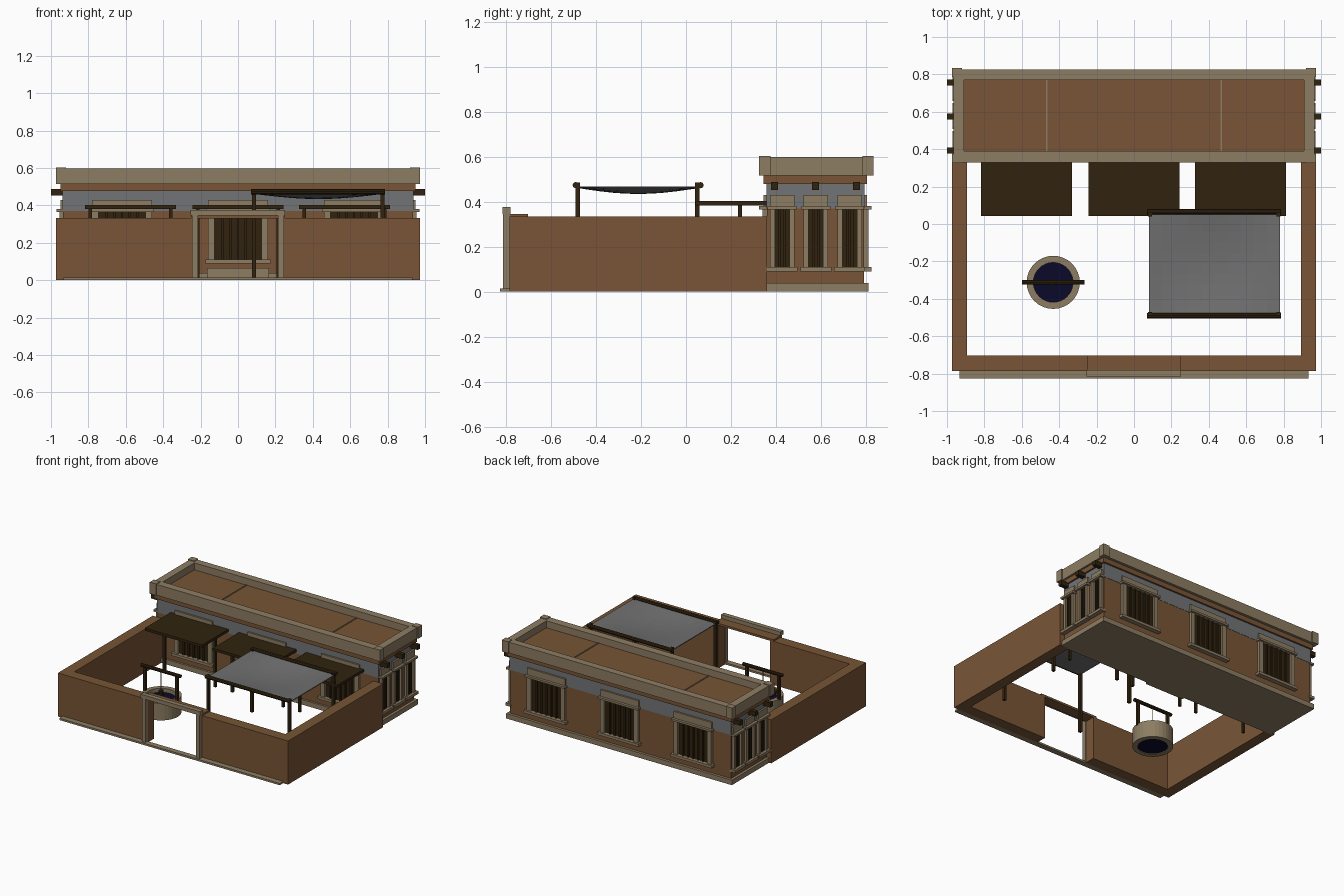
import bpy, bmesh, math
from mathutils import Matrix, Vector

if "Cube" in bpy.data.objects:
    bpy.data.objects.remove(bpy.data.objects["Cube"])


def material(name, rgb):
    m = bpy.data.materials.new(name)
    m.diffuse_color = [((c / 255 + 0.055) / 1.055) ** 2.4 for c in rgb] + [1]
    m.use_nodes = True
    m.node_tree.nodes["Principled BSDF"].inputs["Base Color"].default_value = m.diffuse_color
    return m


CLAY = material("brown_clay", (120, 85, 54))
STONE = material("beige_stone", (141, 125, 99))
PLASTER = material("grey_plaster", (114, 116, 118))
CLOTH = material("grey_cloth", (112, 112, 112))
WOOD = material("dark_wood", (49, 35, 15))
WATER = material("dark_blue_water", (10, 10, 42))


def finish(name, bm, mat):
    bmesh.ops.recalc_face_normals(bm, faces=bm.faces)
    me = bpy.data.meshes.new(name)
    bm.to_mesh(me)
    bm.free()
    me.materials.append(mat)
    ob = bpy.data.objects.new(name, me)
    bpy.context.collection.objects.link(ob)
    return ob


def boxes(name, mat, *items):
    """One object from boxes given as (x0, x1, y0, y1, z0, z1)."""
    bm = bmesh.new()
    for x0, x1, y0, y1, z0, z1 in items:
        size = (abs(x1 - x0), abs(y1 - y0), abs(z1 - z0))
        mid = Vector(((x0 + x1) / 2, (y0 + y1) / 2, (z0 + z1) / 2))
        bmesh.ops.create_cube(bm, size=1, matrix=Matrix.Translation(mid) @ Matrix.Diagonal((*size, 1)))
    return finish(name, bm, mat)


def mirror_x(items):
    return [b for x0, x1, *r in items for b in ((x0, x1, *r), (-x1, -x0, *r))]


def lathe(name, mat, center, profile, n=32):
    """Revolve a closed (radius, height) profile around z."""
    bm = bmesh.new()
    rings = []
    for i in range(n):
        a = 2 * math.pi * i / n
        rings.append([bm.verts.new((center[0] + r * math.cos(a), center[1] + r * math.sin(a), z)) for r, z in profile])
    k = len(profile)
    for i in range(n):
        for j in range(k):
            p, q = rings[i], rings[(i + 1) % n]
            bm.faces.new((p[j], q[j], q[(j + 1) % k], p[(j + 1) % k]))
    return finish(name, bm, mat)


def rod(name, mat, a, b, r, n=10):
    a, b = Vector(a), Vector(b)
    bm = bmesh.new()
    rot = (b - a).to_track_quat('Z', 'Y').to_matrix().to_4x4()
    bmesh.ops.create_cone(bm, cap_ends=True, segments=n, radius1=r, radius2=r, depth=(b - a).length,
                          matrix=Matrix.Translation((a + b) / 2) @ rot)
    return finish(name, bm, mat)


def window(name, axis, wall, sign, c, hw, jamb, bars):
    """Framed, barred window on a wall; u runs along the wall, d outward."""
    def place(u0, u1, d0, d1, z0, z1):
        d = sorted((wall + sign * d0, wall + sign * d1))
        u = (c + u0, c + u1)
        return (*u, *d, z0, z1) if axis == 'y' else (*d, *u, z0, z1)
    o = hw + jamb
    boxes(name + "_frame", STONE,
          place(-o, -hw, -0.01, 0.02, 0.1, 0.37), place(hw, o, -0.01, 0.02, 0.1, 0.37),
          place(-o - 0.015, o + 0.015, -0.01, 0.035, 0.09, 0.11),
          place(-o - 0.01, o + 0.01, -0.01, 0.035, 0.365, 0.38),
          place(-o, o, -0.01, 0.015, 0.38, 0.43))
    boxes(name + "_pane", WOOD, place(-hw, hw, -0.01, 0.004, 0.11, 0.365))
    step = 2 * hw / (bars + 1)
    boxes(name + "_bars", WOOD, *[place(-hw + step * i - 0.006, -hw + step * i + 0.006, 0, 0.015, 0.11, 0.365)
                                  for i in range(1, bars + 1)])


# House body
boxes("house_plinth", STONE, (-0.955, 0.955, 0.345, 0.81, 0, 0.038))
boxes("house_wall", CLAY, (-0.935, 0.935, 0.36, 0.79, 0.03, 0.37))
boxes("upper_band", PLASTER, (-0.937, 0.937, 0.358, 0.792, 0.37, 0.48))
boxes("roof_band", CLAY, (-0.95, 0.95, 0.345, 0.805, 0.478, 0.518))
boxes("roof_deck", CLAY, (-0.92, 0.92, 0.38, 0.78, 0.51, 0.545))
boxes("roof_seams", STONE, *mirror_x([(0.463, 0.471, 0.38, 0.78, 0.54, 0.55)]))
boxes("door_step", STONE, (-0.165, 0.165, 0.325, 0.36, 0, 0.065))

# Parapet with corner blocks
boxes("parapet", STONE,
      (-0.965, 0.965, 0.33, 0.39, 0.515, 0.598), (-0.965, 0.965, 0.77, 0.825, 0.515, 0.598),
      *mirror_x([(0.908, 0.965, 0.39, 0.77, 0.515, 0.598)]))
boxes("parapet_corners", STONE, *mirror_x([(0.92, 0.974, 0.325, 0.375, 0.515, 0.603),
                                           (0.92, 0.974, 0.785, 0.833, 0.515, 0.603)]))

# Protruding roof beams
boxes("roof_beams", WOOD, *mirror_x([(0.9, 1.0, y - 0.016, y + 0.016, 0.452, 0.487) for y in (0.393, 0.575, 0.757)]))

# Windows on all four sides
for i, x in enumerate((-0.62, 0, 0.62)):
    window(f"front_window_{i}", 'y', 0.36, -1, x, 0.125, 0.035, 5)
    window(f"back_window_{i}", 'y', 0.79, 1, x, 0.125, 0.035, 5)
for i, y in enumerate((0.427, 0.577, 0.727)):
    window(f"right_window_{i}", 'x', 0.935, 1, y, 0.032, 0.022, 2)
    window(f"left_window_{i}", 'x', -0.935, -1, y, 0.032, 0.022, 2)

# Wooden canopies on posts
for i, x in enumerate((-0.575, 0, 0.57)):
    boxes(f"canopy_{i}", WOOD, (x - 0.243, x + 0.243, 0.042, 0.36, 0.382, 0.402))
    boxes(f"canopy_posts_{i}", WOOD, *[(x + s - 0.009, x + s + 0.009, 0.231, 0.249, 0, 0.385) for s in (-0.215, 0.215)])

# Courtyard walls and gate
boxes("side_walls", CLAY, *mirror_x([(0.892, 0.973, -0.785, 0.36, 0, 0.333)]))
boxes("front_wall", CLAY, *mirror_x([(0.22, 0.892, -0.785, -0.702, 0, 0.333)]))
boxes("gate_header", CLAY, (-0.25, 0.25, -0.785, -0.702, 0.33, 0.346))
boxes("front_base", STONE, (-0.932, 0.932, -0.827, -0.785, 0, 0.014))
boxes("gate_frame", STONE, (-0.253, 0.25, -0.815, -0.78, 0.345, 0.375),
      *mirror_x([(0.215, 0.245, -0.812, -0.782, 0, 0.35)]))

# Well
cx, cy = -0.432, -0.312
lathe("well_ring", STONE, (cx, cy), [(0.142, 0), (0.142, 0.13), (0.106, 0.13), (0.106, 0)])
rod("well_water", WATER, (cx, cy, 0.005), (cx, cy, 0.1), 0.106, 32)
boxes("well_posts", WOOD, *[(cx + s - 0.01, cx + s + 0.01, cy - 0.01, cy + 0.01, 0.12, 0.32) for s in (-0.135, 0.135)])
rod("well_beam", WOOD, (cx - 0.167, cy, 0.315), (cx + 0.167, cy, 0.315), 0.013)
rod("well_rope", STONE, (cx, cy, 0.16), (cx, cy, 0.315), 0.003, 6)
rod("well_bucket", WOOD, (cx, cy, 0.125), (cx, cy, 0.165), 0.018)

# Shade awning with sagging cloth
boxes("awning_posts", WOOD, *[(x - 0.01, x + 0.01, y - 0.01, y + 0.01, 0, 0.485)
                              for x in (0.085, 0.773) for y in (-0.48, 0.05)])
for n, y in (("front", -0.49), ("back", 0.065)):
    rod(f"awning_bar_{n}", WOOD, (0.07, y, 0.473), (0.787, y, 0.473), 0.014, 8)
bm = bmesh.new()
bmesh.ops.create_grid(bm, x_segments=10, y_segments=10, size=0.5)
for v in bm.verts:
    sag = 0.028 * math.cos(math.pi * v.co.x) * math.cos(math.pi * v.co.y)
    v.co = (0.43 + v.co.x * 0.7, -0.212 + v.co.y * 0.56, 0.468 - sag)
cloth = finish("awning_cloth", bm, CLOTH)
mod = cloth.modifiers.new("thickness", 'SOLIDIFY')
mod.thickness = 0.006
